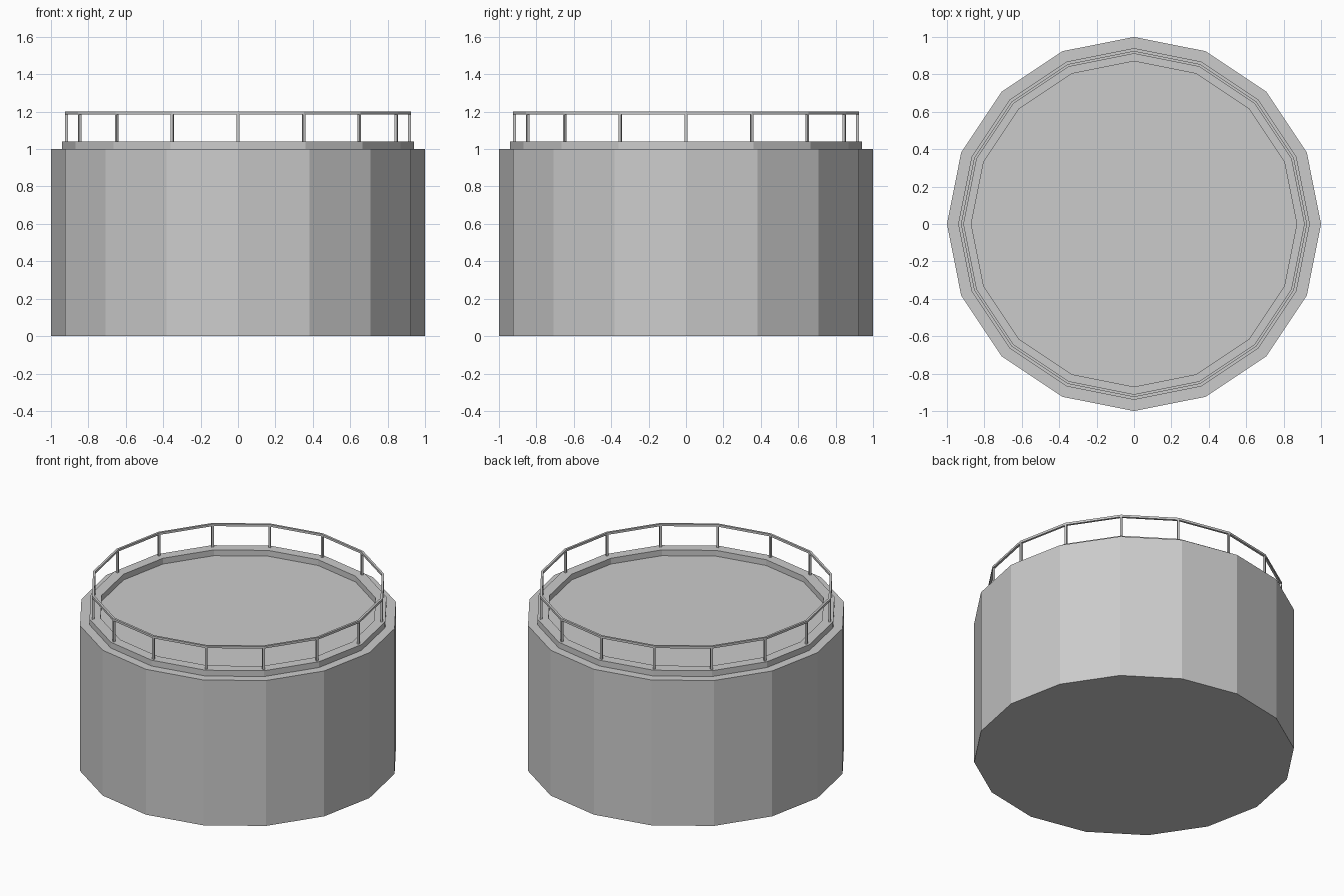
import bpy, bmesh
from math import cos, sin, tau
from mathutils import Matrix

if "Cube" in bpy.data.objects:
    bpy.data.objects.remove(bpy.data.objects["Cube"])

SIDES = 16


def finish(name, bm):
    bmesh.ops.recalc_face_normals(bm, faces=bm.faces)
    mesh = bpy.data.meshes.new(name)
    bm.to_mesh(mesh)
    bm.free()
    obj = bpy.data.objects.new(name, mesh)
    bpy.context.collection.objects.link(obj)
    return obj


def ring(name, r_in, r_out, z0, z1):
    """Faceted ring with a rectangular cross-section."""
    bm = bmesh.new()
    profile = [(r_in, z0), (r_out, z0), (r_out, z1), (r_in, z1)]
    loops = [[bm.verts.new((r * cos(tau * i / SIDES), r * sin(tau * i / SIDES), z))
              for r, z in profile] for i in range(SIDES)]
    for i in range(SIDES):
        a, b = loops[i], loops[(i + 1) % SIDES]
        for k in range(4):
            m = (k + 1) % 4
            bm.faces.new((a[k], b[k], b[m], a[m]))
    return finish(name, bm)


# Tank body, with a vertex on each axis
bm = bmesh.new()
bmesh.ops.create_circle(bm, cap_ends=True, segments=SIDES, radius=1)
top = bmesh.ops.extrude_face_region(bm, geom=bm.faces[:])["geom"]
bmesh.ops.translate(bm, vec=(0, 0, 1),
                    verts=[v for v in top if isinstance(v, bmesh.types.BMVert)])
finish("tank_body", bm)

# Raised curb around the roof and the handrail above it
ring("roof_curb", 0.87, 0.94, 1.0, 1.04)
ring("handrail", 0.91, 0.925, 1.185, 1.2)

# Railing posts at every corner
bm = bmesh.new()
for i in range(SIDES):
    place = (Matrix.Rotation(tau * i / SIDES, 4, 'Z')
             @ Matrix.Translation((0.917, 0, 1.1125))
             @ Matrix.Diagonal((0.014, 0.014, 0.145, 1)))
    bmesh.ops.create_cube(bm, size=1, matrix=place)
finish("railing_posts", bm)
